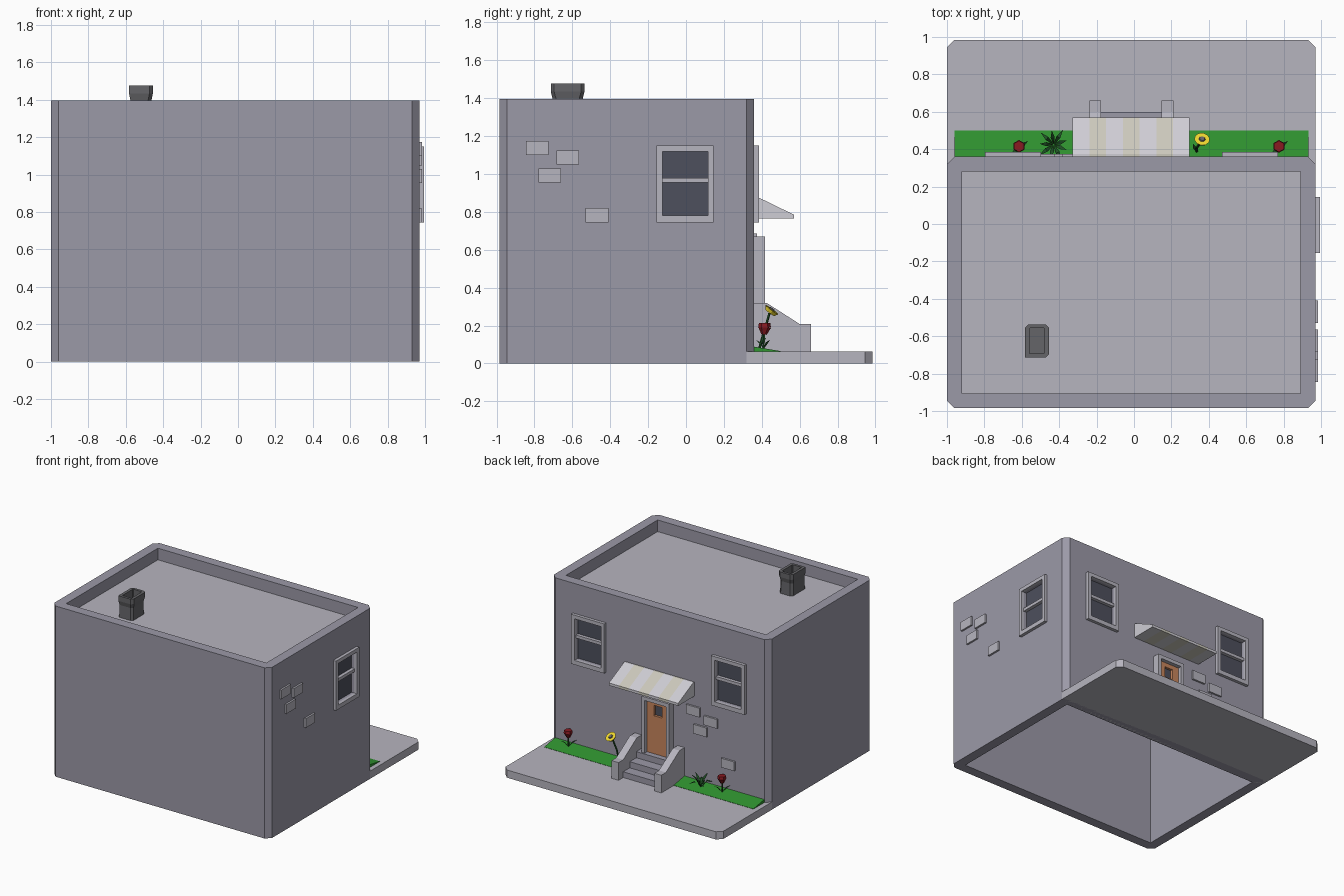
import bpy, bmesh, math
from mathutils import Vector, Matrix

if "Cube" in bpy.data.objects:
    bpy.data.objects.remove(bpy.data.objects["Cube"])


def mat(name, rgb):
    m = bpy.data.materials.new(name)
    m.diffuse_color = (*rgb, 1)
    m.use_nodes = True
    m.node_tree.nodes["Principled BSDF"].inputs["Base Color"].default_value = m.diffuse_color
    return m


WALL = mat("wall_grey", (0.33, 0.32, 0.39))
TRIM = mat("trim_grey", (0.47, 0.46, 0.52))
DARK = mat("dark_grey", (0.13, 0.13, 0.14))
GLASS = mat("glass_grey", (0.075, 0.08, 0.11))
WOOD = mat("door_orange", (0.58, 0.24, 0.11))
GRASS = mat("grass_green", (0.03, 0.30, 0.03))
LEAF = mat("leaf_green", (0.015, 0.09, 0.02))
RED = mat("petal_red", (0.25, 0.01, 0.015))
YELLOW = mat("petal_yellow", (0.85, 0.68, 0.03))
CREAM = mat("awning_cream", (0.60, 0.58, 0.50))
PALE = mat("awning_pale", (0.62, 0.61, 0.66))


def finish(name, bm, *mats, matrix=None):
    bmesh.ops.recalc_face_normals(bm, faces=bm.faces)
    me = bpy.data.meshes.new(name)
    bm.to_mesh(me)
    bm.free()
    for m in mats:
        me.materials.append(m)
    ob = bpy.data.objects.new(name, me)
    if matrix:
        ob.matrix_world = matrix
    bpy.context.collection.objects.link(ob)
    return ob


def prism(bm, pts, vec, mi=0):
    f = bm.faces.new([bm.verts.new(p) for p in pts])
    f.material_index = mi
    new = bmesh.ops.extrude_face_region(bm, geom=[f], use_keep_orig=True)["geom"]
    bmesh.ops.translate(bm, vec=vec, verts=[v for v in new if isinstance(v, bmesh.types.BMVert)])
    for v in list(new):
        if isinstance(v, bmesh.types.BMFace):
            for e in v.edges:
                for g in e.link_faces:
                    g.material_index = mi


def box(bm, x0, x1, y0, y1, z0, z1, mi=0):
    prism(bm, [(x0, y0, z0), (x1, y0, z0), (x1, y1, z0), (x0, y1, z0)], (0, 0, z1 - z0), mi)


def ring(bm, outer, inner, y0, y1, mi=0):
    # upright rectangular frame; outer and inner are x0, x1, z0, z1
    a, b, c, d = outer
    e, f, g, h = inner
    box(bm, a, e, y0, y1, c, d, mi)
    box(bm, f, b, y0, y1, c, d, mi)
    if g > c:
        box(bm, e, f, y0, y1, c, g, mi)
    box(bm, e, f, y0, y1, h, d, mi)


def rod(bm, a, b, r1, r2, sides, mi=0):
    a, b = Vector(a), Vector(b)
    q = (b - a).to_track_quat('Z', 'Y').to_matrix().to_4x4()
    vs = bmesh.ops.create_cone(bm, cap_ends=True, segments=sides, radius1=r1, radius2=r2,
                               depth=(b - a).length,
                               matrix=Matrix.Translation((a + b) / 2) @ q)["verts"]
    for f in {f for v in vs for f in v.link_faces}:
        f.material_index = mi


def blade(bm, base, ang, length, rise, width, droop):
    d = Vector((math.cos(ang), math.sin(ang), 0))
    s = Vector((-d.y, d.x, 0)) * width
    b = Vector(base)
    m = b + d * length * 0.5 + Vector((0, 0, rise))
    t = b + d * length + Vector((0, 0, rise - droop))
    v = [bm.verts.new(p) for p in (b, m + s, m - s, t)]
    bm.faces.new((v[0], v[1], v[2]))
    bm.faces.new((v[1], v[3], v[2]))


# window placements: local +y points out of the wall
windows = [Matrix.Translation((-0.647, 0.36, 0)), Matrix.Translation((0.62, 0.36, 0)),
           Matrix.Translation((0.97, -0.005, 0)) @ Matrix.Rotation(-math.pi / 2, 4, 'Z')]

# hollow walls with chamfered corners, cut by the room and window recesses
bm = bmesh.new()
c = 0.04
L, R, F, B = -1.0, 0.97, -0.985, 0.36
prism(bm, [(L + c, F, 0), (R - c, F, 0), (R, F + c, 0), (R, B - c, 0),
           (R - c, B, 0), (L + c, B, 0), (L, B - c, 0), (L, F + c, 0)], (0, 0, 1.395))
walls = finish("walls", bm, WALL)
bm = bmesh.new()
box(bm, -0.92, 0.89, -0.905, 0.28, -0.5, 2)
for m in windows:
    n = len(bm.verts)
    box(bm, -0.12, 0.12, -0.03, 0.1, 0.78, 1.12)
    bm.verts.ensure_lookup_table()
    bmesh.ops.transform(bm, matrix=m, verts=bm.verts[n:])
cutter = finish("wall_cutter", bm)
cutter.hide_render = True
mod = walls.modifiers.new("openings", 'BOOLEAN')
mod.object, mod.operation, mod.solver = cutter, 'DIFFERENCE', 'EXACT'
bpy.context.view_layer.objects.active = walls
bpy.ops.object.modifier_apply(modifier=mod.name)
bpy.data.objects.remove(cutter)

# flat roof sunk behind the parapet
bm = bmesh.new()
box(bm, -0.92, 0.89, -0.905, 0.28, 1.28, 1.30)
finish("roof", bm, TRIM)

# pavement
bm = bmesh.new()
prism(bm, [(L, 0.32, 0), (-0.92, 0.28, 0), (0.89, 0.28, 0), (R, 0.32, 0), (R, 0.945, 0),
           (R - c, 0.985, 0), (L + c, 0.985, 0), (L, 0.945, 0)], (0, 0, 0.063))
finish("pavement", bm, TRIM)

# chimney: stacked rings, flared top, open flue
bm = bmesh.new()
cx, cy = -0.519, -0.625
loops = []
for z, w, d in ((1.30, 0.06, 0.084), (1.40, 0.057, 0.08), (1.435, 0.064, 0.089), (1.477, 0.064, 0.089),
                (1.477, 0.041, 0.068), (1.32, 0.041, 0.068)):
    k = 0.018 if w > 0.05 else 0.004
    p = [(-w, -d), (w - k, -d), (w, k - d), (w, d - k), (w - k, d), (k - w, d), (-w, d - k)]
    loops.append([bm.verts.new((cx + x, cy + y, z)) for x, y in p])
for a, b in zip(loops, loops[1:]):
    for i in range(7):
        bm.faces.new((a[i], a[(i + 1) % 7], b[(i + 1) % 7], b[i]))
bm.faces.new(loops[-1])
finish("chimney", bm, DARK)

# windows: frame, sash bar and recessed pane
for m, label in zip(windows, ("back_left", "back_right", "side")):
    bm = bmesh.new()
    ring(bm, (-0.15, 0.15, 0.745, 1.15), (-0.12, 0.12, 0.78, 1.12), 0, 0.025)
    box(bm, -0.12, 0.12, -0.03, 0.005, 0.955, 0.98)
    box(bm, -0.12, 0.12, -0.032, -0.022, 0.78, 1.12, 1)
    finish(label + "_window", bm, TRIM, GLASS, matrix=m)

# exposed bricks: the same cluster on the side and back walls
spots = ((0, 0), (0.16, -0.05), (0.065, -0.145), (0.315, -0.355))
bm = bmesh.new()
for u, v in spots:
    box(bm, 0.96, 0.985, -0.845 + u, -0.725 + u, 1.10 + v, 1.175 + v)
    box(bm, -0.383 - u, -0.263 - u, 0.35, 0.375, 0.61 + v, 0.685 + v)
finish("bricks", bm, TRIM)

# door and surround
bm = bmesh.new()
ring(bm, (-0.14, 0.11, 0.2, 0.67), (-0.112, 0.082, 0.2, 0.64), 0.35, 0.417)
finish("door_frame", bm, TRIM)
bm = bmesh.new()
ring(bm, (-0.112, 0.082, 0.2, 0.64), (-0.052, 0.022, 0.52, 0.605), 0.355, 0.385)
box(bm, -0.052, 0.022, 0.355, 0.365, 0.52, 0.605, 1)
finish("door", bm, WOOD, GLASS)

# striped awning
bm = bmesh.new()
w = 0.626 / 7
for i in range(7):
    x = -0.328 + i * w
    prism(bm, [(x, 0.355, 0.764), (x, 0.57, 0.764), (x, 0.57, 0.785), (x, 0.375, 0.88), (x, 0.355, 0.88)],
          (w, 0, 0), i % 2)
finish("awning", bm, PALE, CREAM)

# entrance steps and side walls
bm = bmesh.new()
for y, z in ((0.43, 0.21), (0.515, 0.16), (0.60, 0.11)):
    box(bm, -0.178, 0.15, 0.355, y, 0.05, z)
finish("steps", bm, WALL)
bm = bmesh.new()
for x in (-0.239, 0.148):
    prism(bm, [(x, y, z) for y, z in ((0.355, 0.05), (0.66, 0.05), (0.66, 0.208), (0.60, 0.208),
                                      (0.425, 0.32), (0.355, 0.32))], (0.063, 0, 0))
finish("stair_walls", bm, TRIM)

# sloping grass strip
bm = bmesh.new()
prism(bm, [(-0.96, 0.35, 0.03), (-0.96, 0.5, 0.03), (-0.96, 0.5, 0.065), (-0.96, 0.35, 0.09)], (1.892, 0, 0))
finish("grass", bm, GRASS)

# red flowers: stem, hexagonal cup and two leaves
for x, label in ((-0.615, "right"), (0.775, "left")):
    bm = bmesh.new()
    rod(bm, (x, 0.41, 0.07), (x, 0.412, 0.16), 0.006, 0.006, 5)
    rod(bm, (x, 0.412, 0.152), (x, 0.415, 0.19), 0.014, 0.034, 6, 1)
    rod(bm, (x, 0.415, 0.19), (x, 0.415, 0.212), 0.034, 0.03, 6, 1)
    for a in (0.6, 3.9):
        blade(bm, (x, 0.41, 0.075), a, 0.06, 0.035, 0.009, -0.015)
    finish(label + "_red_flower", bm, LEAF, RED)

# yellow flower: bent stem, tilted petal disc and centre
bm = bmesh.new()
path = [(0.335, 0.385, 0.07), (0.337, 0.41, 0.16), (0.36, 0.44, 0.265)]
for a, b in zip(path, path[1:]):
    rod(bm, a, b, 0.007, 0.007, 5)
n = Vector((0.1, 0.6, 0.8)).normalized()
h = Vector((0.362, 0.442, 0.268))
rod(bm, h, h + n * 0.02, 0.03, 0.042, 10, 1)
rod(bm, h + n * 0.02, h + n * 0.026, 0.018, 0.014, 8, 2)
blade(bm, path[0], 2.0, 0.05, 0.05, 0.009, -0.02)
finish("yellow_flower", bm, LEAF, YELLOW, DARK)

# leafy plant
bm = bmesh.new()
for i in range(9):
    blade(bm, (-0.43, 0.425, 0.07), i * 2 * math.pi / 9 + 0.3, 0.095 if i % 2 else 0.075,
          0.055 if i % 2 else 0.07, 0.011, 0.01 if i % 2 else -0.03)
finish("plant", bm, LEAF)
